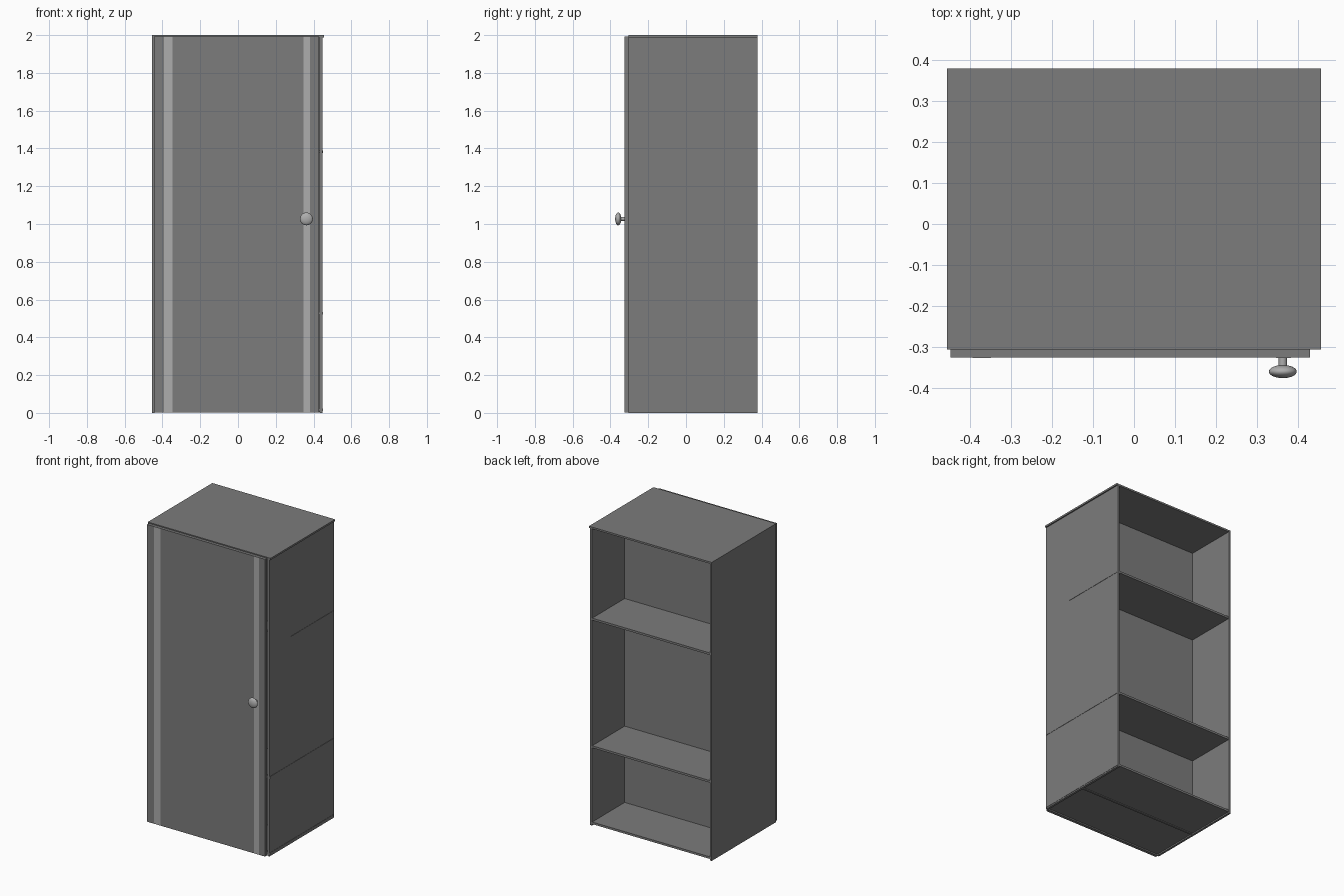
import bpy, bmesh, math
from mathutils import Matrix

if "Cube" in bpy.data.objects:
    bpy.data.objects.remove(bpy.data.objects["Cube"])


def material(name, v):
    m = bpy.data.materials.new(name)
    m.diffuse_color = (v, v, v, 1)
    m.use_nodes = True
    m.node_tree.nodes["Principled BSDF"].inputs["Base Color"].default_value = m.diffuse_color
    return m


dark = material("dark_grey", 0.2)
light = material("light_grey", 0.42)


def box(name, x, y, z, mat=dark):
    """Box from (min, max) ranges."""
    bm = bmesh.new()
    size = [r[1] - r[0] for r in (x, y, z)]
    mid = [(r[0] + r[1]) / 2 for r in (x, y, z)]
    bmesh.ops.create_cube(bm, size=1, matrix=Matrix.Translation(mid) @ Matrix.Diagonal((*size, 1)))
    me = bpy.data.meshes.new(name)
    bm.to_mesh(me)
    bm.free()
    ob = bpy.data.objects.new(name, me)
    bpy.context.collection.objects.link(ob)
    me.materials.append(mat)
    return ob


FRONT, BACK = -0.305, 0.378

# Carcass: two sides, a top and a partition halfway back; open at the rear
box("left_side", (-0.455, -0.441), (FRONT, BACK), (0, 1.993))
box("right_side", (0.432, 0.447), (FRONT, BACK), (0, 1.993))
box("top_board", (-0.455, 0.455), (FRONT, BACK), (1.988, 2.0))
box("partition", (-0.443, 0.434), (0.018, 0.032), (0.004, 1.990))

# Bottom and shelves, ends just showing through the right side
for name, z, y0 in (("bottom_board", 0.016, FRONT + 0.002),
                    ("lower_shelf", 0.527, FRONT + 0.002),
                    ("upper_shelf", 1.382, -0.085)):
    box(name, (-0.445, 0.449), (y0, BACK - 0.002), (z - 0.007, z + 0.007))

# Door with two lighter strips inlaid in its front face
box("door", (-0.446, 0.428), (-0.325, FRONT), (0.002, 1.993))
for side, x in (("left", (-0.393, -0.348)), ("right", (0.346, 0.382))):
    box(f"door_strip_{side}", x, (-0.3255, -0.3235), (0.003, 1.992), light)

# Knob: lathed stem and rounded head, pointing forward
profile = [(0.010, 0.0), (0.010, 0.022)]
for i in range(13):
    a = math.pi * (0.09 + 0.91 * i / 12)
    profile.append((0.034 * math.sin(a), 0.034 - 0.016 * math.cos(a)))
bm = bmesh.new()
verts = [bm.verts.new((r, 0, h)) for r, h in profile]
edges = [bm.edges.new(p) for p in zip(verts, verts[1:])]
bmesh.ops.spin(bm, geom=verts + edges, cent=(0, 0, 0), axis=(0, 0, 1),
               angle=2 * math.pi, steps=32, use_merge=False)
bmesh.ops.remove_doubles(bm, verts=bm.verts[:], dist=1e-5)
bmesh.ops.recalc_face_normals(bm, faces=bm.faces[:])
bm.transform(Matrix.Translation((0.362, -0.325, 1.027)) @ Matrix.Rotation(math.pi / 2, 4, 'X'))
me = bpy.data.meshes.new("door_knob")
bm.to_mesh(me)
bm.free()
me.materials.append(light)
knob = bpy.data.objects.new("door_knob", me)
bpy.context.collection.objects.link(knob)
bpy.context.view_layer.objects.active = knob
knob.select_set(True)
bpy.ops.object.shade_smooth_by_angle(angle=math.radians(40))
